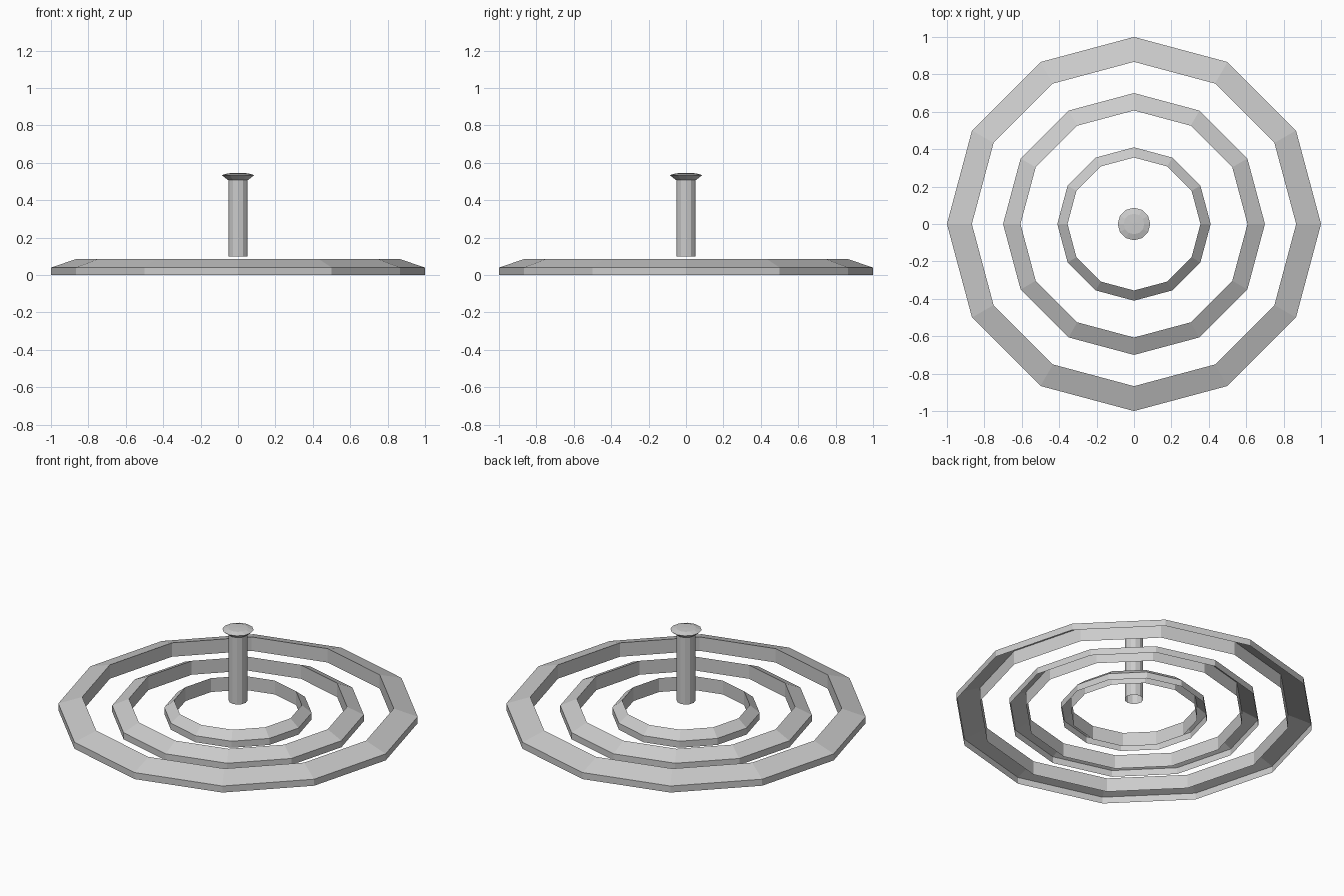
import bpy, math

if "Cube" in bpy.data.objects:
    bpy.data.objects.remove(bpy.data.objects["Cube"])

SIDES = 12


def lathe(name, profile, tip=None):
    """Revolve an open (radius, z) profile; optionally close it with a tip point."""
    verts = []
    for r, z in profile:
        for i in range(SIDES):
            a = 2 * math.pi * i / SIDES
            verts.append((r * math.cos(a), r * math.sin(a), z))
    faces = []
    for k in range(len(profile) - 1):
        for i in range(SIDES):
            j = (i + 1) % SIDES
            a, b = k * SIDES, (k + 1) * SIDES
            faces.append((a + i, a + j, b + j, b + i))
    if tip is not None:
        verts.append((0, 0, tip))
        top = (len(profile) - 1) * SIDES
        for i in range(SIDES):
            faces.append((top + i, top + (i + 1) % SIDES, len(verts) - 1))
    mesh = bpy.data.meshes.new(name)
    mesh.from_pydata(verts, [], faces)
    mesh.update()
    obj = bpy.data.objects.new(name, mesh)
    bpy.context.collection.objects.link(obj)
    return obj


# Three concentric rings, open underneath, with a sloped top
for name, r in (("outer_ring", 1.0), ("middle_ring", 0.7), ("inner_ring", 0.41)):
    inner = r * 0.867
    lathe(name, [(r, 0), (r, 0.04), (inner, 0.085), (inner, 0)])

# Central post, open at the bottom
lathe("post", [(0.052, 0.098), (0.052, 0.507)])

# Flared cap with a shallow domed top
lathe("post_cap", [(0.052, 0.507), (0.087, 0.534), (0.055, 0.544)], tip=0.546)
